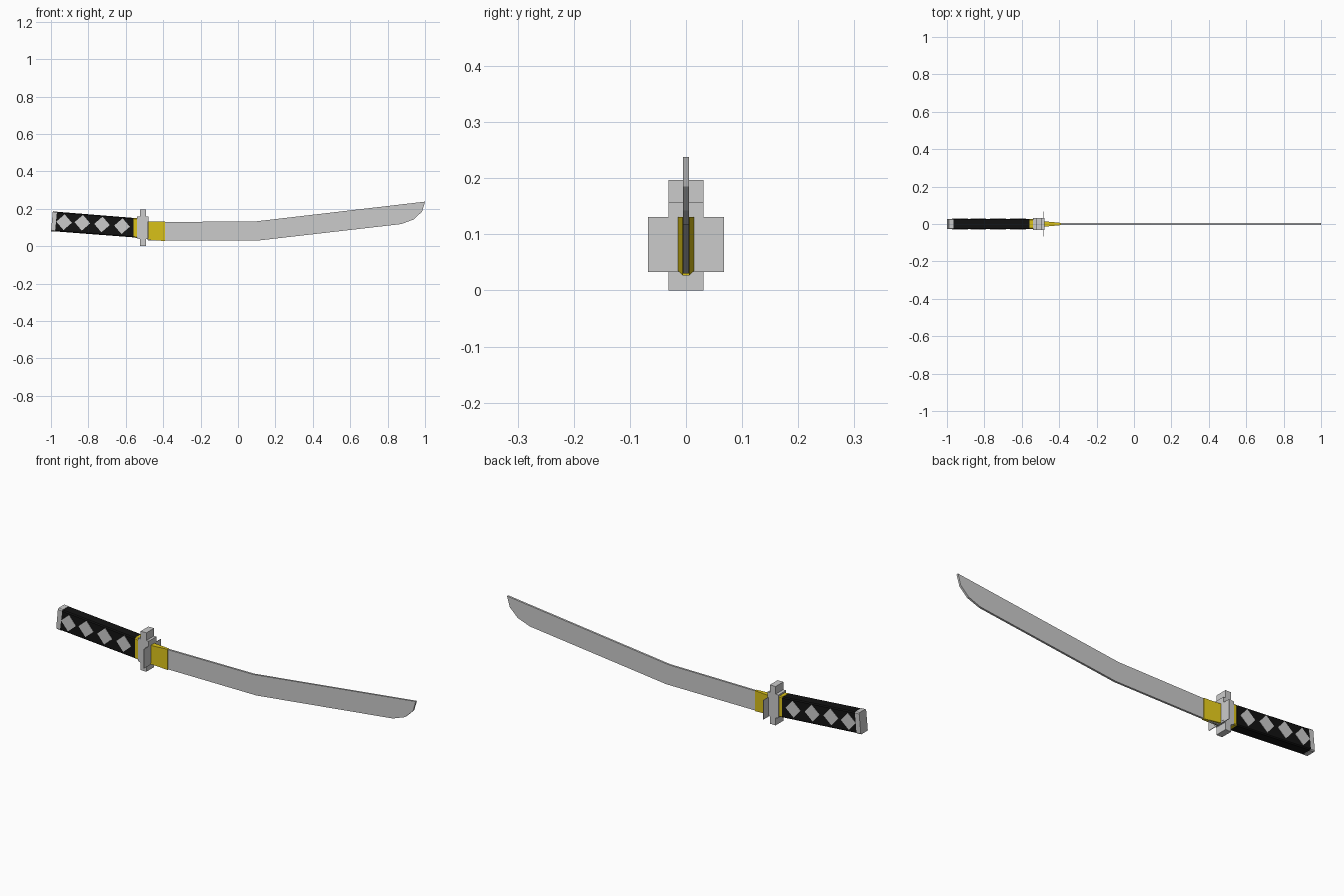
import bpy, bmesh
from mathutils import Vector

if "Cube" in bpy.data.objects:
    bpy.data.objects.remove(bpy.data.objects["Cube"])


def material(name, rgb):
    m = bpy.data.materials.new(name)
    m.diffuse_color = (*rgb, 1)
    m.use_nodes = True
    m.node_tree.nodes["Principled BSDF"].inputs["Base Color"].default_value = m.diffuse_color
    return m


gold = material("gold", (0.72, 0.55, 0.01))
black = material("black", (0.006, 0.006, 0.006))


def finish(name, bm, mat=None):
    bmesh.ops.recalc_face_normals(bm, faces=bm.faces)
    me = bpy.data.meshes.new(name)
    bm.to_mesh(me)
    bm.free()
    ob = bpy.data.objects.new(name, me)
    bpy.context.collection.objects.link(ob)
    if mat:
        me.materials.append(mat)
    return ob


def slab(name, profile, half, mat=None, bevel=0):
    """Side profile in x,z extruded symmetrically through y."""
    bm = bmesh.new()
    face = bm.faces.new([bm.verts.new((x, -half, z)) for x, z in profile])
    ext = bmesh.ops.extrude_face_region(bm, geom=[face])
    moved = [v for v in ext["geom"] if isinstance(v, bmesh.types.BMVert)]
    bmesh.ops.translate(bm, verts=moved, vec=(0, 2 * half, 0))
    if bevel:
        # chamfer only the four edges running along x
        edges = [e for e in bm.edges
                 if abs((e.verts[0].co - e.verts[1].co).normalized().x) > 0.8]
        bmesh.ops.bevel(bm, geom=edges, offset=bevel, segments=1,
                        affect='EDGES')
    return finish(name, bm, mat)


def box(x0, x1, z0, z1):
    return [(x0, z0), (x1, z0), (x1, z1), (x0, z1)]


# Blade: bent flat bar with a clipped tip
slab("blade", [(-0.48, 0.03), (0.107, 0.03), (0.872, 0.118), (0.94, 0.143),
               (0.984, 0.185), (1.0, 0.238), (0.091, 0.132), (-0.48, 0.129)],
     0.005)

# Blade collar: wedge narrowing to the blade thickness
collar = slab("blade_collar", [(-0.485, 0.036), (-0.39, 0.027),
                               (-0.39, 0.131), (-0.485, 0.131)], 0.015, gold)
for v in collar.data.vertices:
    if v.co.x > -0.45:
        v.co.y *= 0.4

# Guard: cross-shaped block and a thin side plate
slab("guard", [(-0.524, 0), (-0.492, 0), (-0.492, 0.037), (-0.479, 0.042),
               (-0.479, 0.158), (-0.492, 0.158), (-0.492, 0.197),
               (-0.524, 0.197), (-0.524, 0.158), (-0.54, 0.158),
               (-0.54, 0.042), (-0.524, 0.037)], 0.031)
slab("guard_plate", box(-0.483, -0.480, 0.033, 0.131), 0.068)

# Handle parts
slab("handle_collar", [(-0.56, 0.046), (-0.535, 0.044),
                       (-0.535, 0.15), (-0.56, 0.152)], 0.027, gold, 0.005)
slab("handle_grip", [(-0.978, 0.079), (-0.558, 0.047),
                     (-0.558, 0.151), (-0.968, 0.184)], 0.028, black, 0.005)
slab("pommel", [(-1.0, 0.079), (-0.976, 0.077),
                (-0.966, 0.185), (-0.99, 0.187)], 0.028, None, 0.005)

# Diamond inlays on both sides of the grip
along = Vector((0.998, 0, -0.077))
across = Vector((0.077, 0, 0.998))
for i, (cx, cz) in enumerate([(-0.93, 0.128), (-0.832, 0.125),
                              (-0.727, 0.116), (-0.62, 0.107)]):
    c = Vector((cx, 0, cz))
    pts = [c + d for d in (-along * 0.042, -across * 0.042,
                           along * 0.042, across * 0.042)]
    slab(f"grip_diamond_{i + 1}", [(p.x, p.z) for p in pts], 0.0292)
